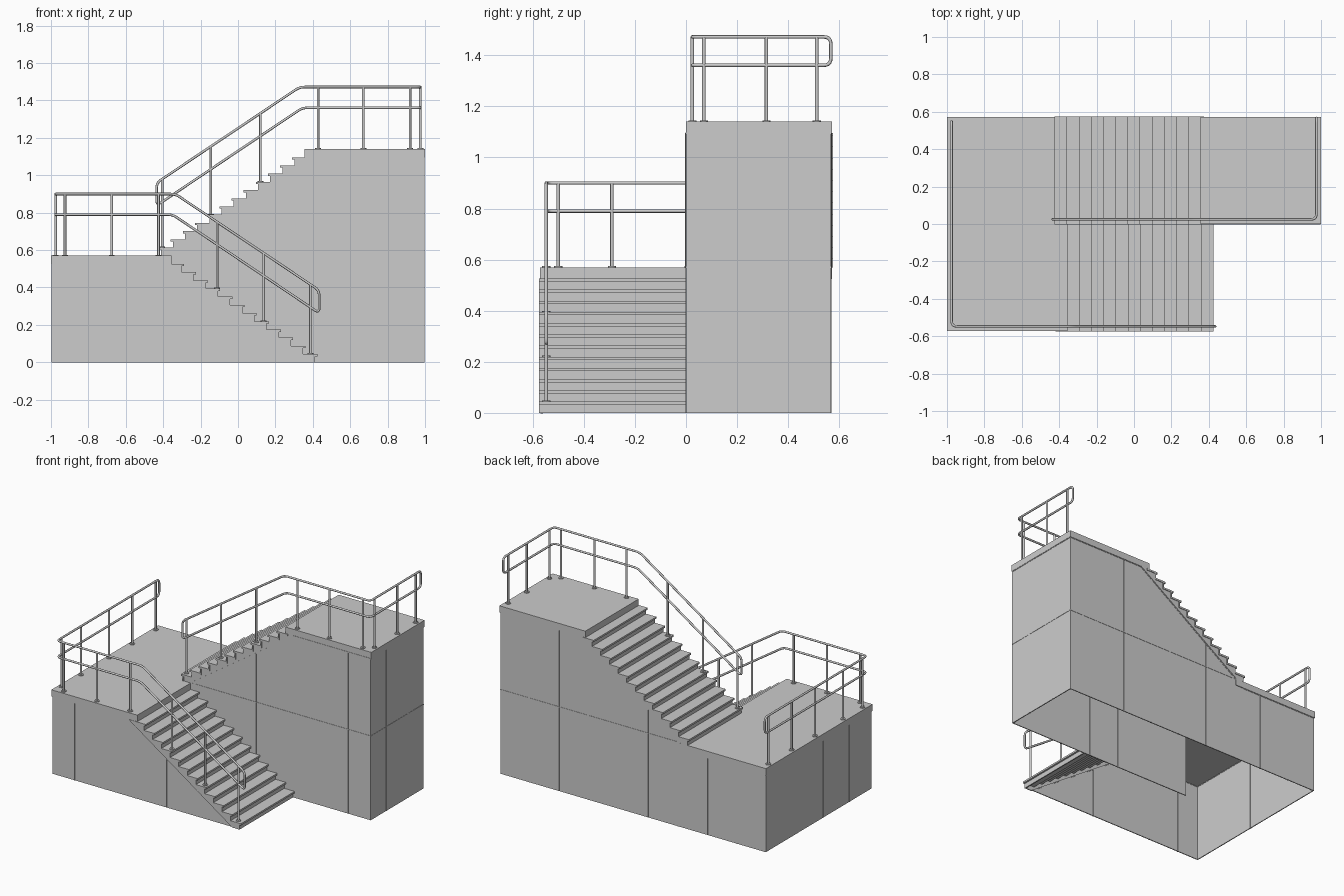
import bpy, bmesh, math
from mathutils import Vector

cube = bpy.data.objects.get("Cube")
if cube:
    bpy.data.objects.remove(cube, do_unlink=True)

# One plain grey for the whole structure
GREY = bpy.data.materials.new("plain grey")
GREY.use_nodes = True
GREY.diffuse_color = (0.605, 0.605, 0.605, 1)
GREY.node_tree.nodes["Principled BSDF"].inputs["Base Color"].default_value = GREY.diffuse_color

HALF_Y = 0.572          # landing edge
WALL_Y = 0.567          # outer wall plane
WALL_X = 0.996
SLAB = 0.045            # landing thickness
LEVEL = 0.57            # height of one flight
STEPS = 12
RISE = LEVEL / (STEPS + 1)
GOING = 0.065
NOSE = 0.425            # distance of the first nosing from the centre
WALL = 0.006


def prism(name, points, push):
    """Solid between a planar outline and its shifted copy."""
    bm = bmesh.new()
    low = [bm.verts.new(p) for p in points]
    high = [bm.verts.new(Vector(p) + Vector(push)) for p in points]
    bm.faces.new(low)
    bm.faces.new(high)
    for i in range(len(low)):
        bm.faces.new((low[i - 1], low[i], high[i], high[i - 1]))
    bmesh.ops.recalc_face_normals(bm, faces=bm.faces)
    mesh = bpy.data.meshes.new(name)
    bm.to_mesh(mesh)
    bm.free()
    mesh.materials.append(GREY)
    bpy.context.collection.objects.link(bpy.data.objects.new(name, mesh))


def box(name, x0, x1, y0, y1, z0, z1):
    prism(name, [(x0, y0, z0), (x1, y0, z0), (x1, y1, z0), (x0, y1, z0)], (0, 0, z1 - z0))


def height_on(line, u):
    """Height of a polyline at position u."""
    for (a, za), (b, zb) in zip(line, line[1:]):
        if a <= u <= b:
            return za + (zb - za) * (u - a) / (b - a)
    return line[0][1] if u < line[0][0] else line[-1][1]


def wall(name, axis, at, top, seams, band=None):
    """Thin panelled wall below a top line; axis is the run direction."""
    def place(u, z, depth):
        return Vector((u, at + depth, z) if axis == "x" else (at + depth, u, z))

    def plate(label, outline, thick):
        push = place(0, 0, thick / 2) - place(0, 0, -thick / 2)
        prism(label, [place(u, z, -thick / 2) for u, z in outline], push)

    def strip(a, b):
        a, b = Vector(a), Vector(b)
        side = (b - a).normalized().orthogonal() * 0.003
        plate(name + "_joint", [a + side, b + side, b - side, a - side], WALL + 0.004)

    outline = [(top[0][0], 0)]
    if top[-1][1] > 0:
        outline.append((top[-1][0], 0))
    plate(name, outline + top[::-1], WALL)
    for u in seams:
        strip((u, 0), (u, height_on(top, u)))
    for a, b in zip(top, top[1:]):
        strip(a, b)
    if band:
        strip((band[0], LEVEL), (band[1], LEVEL))


def flight(name, direction, base, y0, y1, stringers):
    """Folded treads and risers between sawtooth side plates."""
    start = -direction * NOSE
    setback = 0.012

    def across(label, s0, s1, h0, h1):
        a, b = sorted((start + direction * s0, start + direction * s1))
        box(name + label, a, b, y0, y1, base + h0, base + h1)

    outline = []
    for i in range(STEPS):
        s, h = i * GOING, i * RISE
        across("_tread", s, s + GOING + 0.02, h + RISE - 0.012, h + RISE)
        across("_riser", s + setback, s + setback + 0.008, h, h + RISE - 0.012)
        outline += [(s + setback, h), (s + setback, h + RISE - 0.006)]
    end, top = (STEPS + 1) * GOING, LEVEL - SLAB
    outline += [(STEPS * GOING, STEPS * RISE - 0.006), (STEPS * GOING, top), (end, top),
                (end - top * GOING / RISE, 0)]
    for y in stringers:
        prism(name + "_stringer", [(start + direction * s, y, base + h) for s, h in outline], (0, WALL, 0))


def rail(name, top, mid):
    """Closed tube loop of top and middle rail with rounded corners."""
    corners = [Vector(p) for p in top + mid[::-1]]
    path = []
    for i, p in enumerate(corners):
        a = p + (corners[i - 1] - p).normalized() * 0.028
        b = p + (corners[(i + 1) % len(corners)] - p).normalized() * 0.028
        for k in range(6):
            t = k / 5
            path.append(a * (1 - t) ** 2 + p * 2 * t * (1 - t) + b * t * t)
    curve = bpy.data.curves.new(name, "CURVE")
    curve.dimensions = "3D"
    curve.bevel_depth = 0.0068
    curve.bevel_resolution = 2
    spline = curve.splines.new("POLY")
    spline.points.add(len(path) - 1)
    for point, co in zip(spline.points, path):
        point.co = (*co, 1)
    spline.use_cyclic_u = True
    curve.materials.append(GREY)
    bpy.context.collection.objects.link(bpy.data.objects.new(name, curve))


def post(name, x, y, z0, z1):
    for label, radius, high in ((name, 0.0068, z1), (name + "_base", 0.016, z0 + 0.005)):
        bpy.ops.mesh.primitive_cylinder_add(vertices=12, radius=radius, depth=high - z0,
                                            location=(x, y, (z0 + high) / 2))
        ob = bpy.context.object
        ob.name = label
        ob.data.materials.append(GREY)
        bpy.ops.object.shade_smooth_by_angle(angle=math.radians(40))


# Landings, each reaching to the last nosing of its flight
LAST = STEPS * GOING - NOSE
box("lower_landing", -1, -LAST, -HALF_Y, HALF_Y, LEVEL - SLAB, LEVEL)
box("upper_landing", LAST, 1, 0, HALF_Y, 2 * LEVEL - SLAB, 2 * LEVEL)

# Flights
flight("lower_flight", -1, 0, -0.576, -0.001, [-0.574])
flight("upper_flight", 1, LEVEL, -0.004, 0.576, [0, HALF_Y - WALL])

# Panelled walls, open underneath
EDGE = 0.42
LOW, HIGH = LEVEL - SLAB, 2 * LEVEL - SLAB
inset = WALL / 2
wall("front_wall", "x", inset - WALL_Y, [(-WALL_X, LOW), (-EDGE, LOW), (0.358, 0)],
     [-0.83 + 0.23 * i for i in range(5)])
wall("middle_wall", "x", inset, [(-EDGE, LOW), (EDGE, HIGH), (WALL_X, HIGH)],
     [0.825 - 0.23 * i for i in range(6)], (-0.35, WALL_X))
wall("back_wall", "x", WALL_Y - inset, [(-WALL_X, LOW), (-EDGE, LOW), (EDGE, HIGH), (WALL_X, HIGH)],
     [0.78 - 0.223 * i for i in range(8)], (-0.35, WALL_X))
wall("left_wall", "y", WALL_X - inset, [(0, HIGH), (WALL_Y, HIGH)], [0.167, 0.4], (0, WALL_Y))
wall("right_wall", "y", inset - WALL_X, [(-WALL_Y, LOW), (WALL_Y, LOW)], [-0.33, -0.05, 0.23])

# Lower railing
RX, FY, MY = 0.975, -0.547, 0.025
LOW_END, HIGH_END = 0.548, 0.567
rail("lower_railing",
     [(-RX, LOW_END, 0.9), (-RX, FY, 0.9), (-0.335, FY, 0.9), (0.434, FY, 0.385)],
     [(-RX, LOW_END, 0.79), (-RX, FY, 0.79), (-0.35, FY, 0.79), (0.434, FY, 0.263)])
for x in (-0.925, -0.675, -0.425):
    post("lower_front_post", x, FY, LEVEL, 0.9)
for y in (-0.5, -0.29, 0.01, 0.26, 0.51):
    post("lower_side_post", -RX, y, LEVEL, 0.9)

# Upper railing
TOP, MID = 1.472, 1.361
rail("upper_railing",
     [(-0.435, MY, 0.96), (0.33, MY, TOP), (RX, MY, TOP), (RX, HIGH_END, TOP)],
     [(-0.435, MY, 0.838), (0.345, MY, MID), (RX, MY, MID), (RX, HIGH_END, MID)])
for x in (0.428, 0.67, 0.92):
    post("upper_front_post", x, MY, 2 * LEVEL, TOP)
for y in (0.07, 0.315, 0.512):
    post("upper_side_post", RX, y, 2 * LEVEL, TOP)

# Posts standing on the treads
lower_line = [(-0.335, 0.9), (0.434, 0.385)]
upper_line = [(-0.435, 0.96), (0.33, TOP)]
for i, x in ((0, 0.387), (4, 0.137), (8, -0.112)):
    post("lower_flight_post", x, FY, (i + 1) * RISE, height_on(lower_line, x))
for i, x in ((0, -0.405), (4, -0.145), (8, 0.12)):
    post("upper_flight_post", x, MY, LEVEL + (i + 1) * RISE, height_on(upper_line, x))
